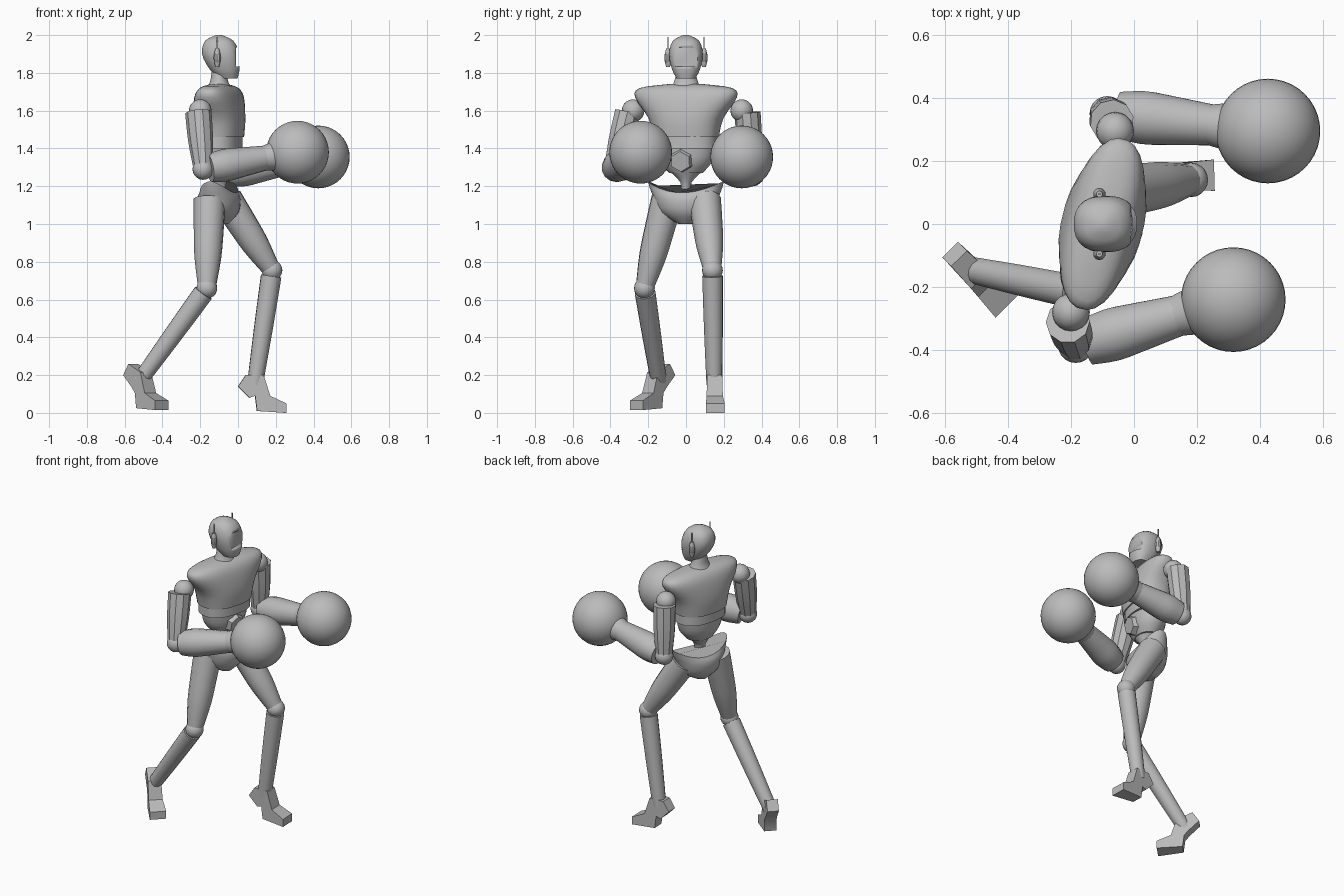
import bpy, bmesh, math
from mathutils import Vector, Matrix

default_cube = bpy.data.objects.get("Cube")
if default_cube:
    bpy.data.objects.remove(default_cube)

GREY = (0.5, 0.5, 0.5, 1)
grey = bpy.data.materials.new("plain_grey")
grey.use_nodes = True
grey.diffuse_color = GREY
grey.node_tree.nodes["Principled BSDF"].inputs["Base Color"].default_value = GREY


def finish(name, bm, sharp_angle=35):
    """Turn a bmesh into a smooth-shaded grey object with sharp edges kept."""
    bmesh.ops.recalc_face_normals(bm, faces=bm.faces)
    mesh = bpy.data.meshes.new(name)
    bm.to_mesh(mesh)
    bm.free()
    mesh.materials.append(grey)
    for polygon in mesh.polygons:
        polygon.use_smooth = True
    mesh.set_sharp_from_angle(angle=math.radians(sharp_angle))
    part = bpy.data.objects.new(name, mesh)
    bpy.context.collection.objects.link(part)
    return part


def bridge(bm, lower, upper):
    for k in range(len(lower)):
        bm.faces.new((lower[k - 1], lower[k], upper[k], upper[k - 1]))


def smooth_rings(rings, steps=3):
    """Add rings between the given ones along a smooth curve."""
    rings = [Vector(ring) for ring in rings]
    ends = [rings[0]] + rings + [rings[-1]]
    result = []
    for before, start, stop, after in zip(ends, ends[1:], ends[2:], ends[3:]):
        for step in range(steps):
            t = step / steps
            curve = (stop - before) * t + (2 * before - 5 * start + 4 * stop - after) * t * t
            curve += (3 * start - before - 3 * stop + after) * t ** 3
            result.append(start + curve / 2)
    return result + [rings[-1]]


def loft(name, rings, matrix, sides=20, power=2, lean=0, saddle=0):
    """Rings are (height, half depth, half width); lean bends the low end forward,
    saddle raises both sides of the top end."""
    bm = bmesh.new()
    rings = smooth_rings(rings)
    top = rings[-1].x
    loops = []
    for i, (height, depth, width) in enumerate(rings):
        loop = []
        for k in range(sides):
            angle = math.tau * (k + 0.5) / sides
            c, s = math.cos(angle), math.sin(angle)
            x = math.copysign(abs(c) ** (2 / power), c) * depth + lean * (top - height) ** 2
            y = math.copysign(abs(s) ** (2 / power), s) * width
            z = height + saddle * s * s * (i / (len(rings) - 1)) ** 4
            loop.append(bm.verts.new(matrix @ Vector((x, y, z))))
        loops.append(loop)
    for lower, upper in zip(loops, loops[1:]):
        bridge(bm, lower, upper)
    bm.faces.new(loops[0])
    bm.faces.new(loops[-1])
    return finish(name, bm)


def body(name, rings, turn=0, **shape):
    matrix = Matrix.Translation((-0.1, 0, 0)) @ Matrix.Rotation(turn, 4, "Z")
    return loft(name, rings, matrix, **shape)


def limb(name, start, end, radii, sides=14):
    """A tube between two points, with evenly spaced radii."""
    axis = end - start
    matrix = Matrix.Translation(start) @ axis.to_track_quat("Z", "Y").to_matrix().to_4x4()
    spacing = axis.length / (len(radii) - 1)
    loft(name, [(i * spacing, r, r) for i, r in enumerate(radii)], matrix, sides)


def ball(name, centre, radius, segments=20):
    bm = bmesh.new()
    bmesh.ops.create_uvsphere(bm, u_segments=segments, v_segments=segments // 2,
                              radius=radius, matrix=Matrix.Translation(centre))
    finish(name, bm)


def box(name, centre, size):
    bm = bmesh.new()
    bmesh.ops.create_cube(bm, matrix=Matrix.Translation(centre) @ Matrix.Diagonal((*size, 1)))
    return finish(name, bm)


# Head with a flat sunken visor
head = body("head", [(1.77, 0.05, 0.05), (1.82, 0.08, 0.075), (1.9, 0.1, 0.09),
                     (1.97, 0.075, 0.07), (2, 0.015, 0.015)], sides=24, power=2.4, lean=0.9)
cutter = box("visor_cutter", (0.04, 0, 1.885), (0.1, 0.15, 0.1))
cutter.hide_render = True
cutter.hide_viewport = True
visor = head.modifiers.new("visor", "BOOLEAN")
visor.operation = "DIFFERENCE"
visor.object = cutter

# Ear pods with thin aerials
for side, y in (("left", 0.095), ("right", -0.095)):
    pod_bottom, pod_top = Vector((-0.11, y, 1.83)), Vector((-0.11, y, 1.93))
    limb(side + "_ear", pod_bottom, pod_top, [0.01, 0.02, 0.01], sides=10)
    box(side + "_aerial", pod_top + Vector((0, 0, 0.02)), (0.006, 0.006, 0.08))

# Trunk, turned towards the right arm
TURN = -0.24
body("neck", [(1.7, 0.08, 0.09), (1.75, 0.05, 0.065), (1.81, 0.04, 0.05)])
body("chest", [(1.46, 0.125, 0.175), (1.56, 0.13, 0.2), (1.67, 0.11, 0.275),
               (1.72, 0.08, 0.25), (1.74, 0.04, 0.1)], TURN, sides=28, power=2.4)
body("ribs", [(1.4, 0.117, 0.168), (1.47, 0.117, 0.168)], TURN, sides=28, power=2.4)
body("abdomen", [(1.27, 0.07, 0.09), (1.33, 0.1, 0.14), (1.41, 0.11, 0.16)], TURN, sides=24)
body("waist", [(1.15, 0.03, 0.03), (1.22, 0.04, 0.03), (1.28, 0.07, 0.09)])
limb("belly_plate", Vector((-0.03, -0.02, 1.34)), Vector((0.015, -0.03, 1.33)), [0.07, 0.055], sides=6)
body("pelvis", [(1, 0.05, 0.04), (1.06, 0.1, 0.14), (1.13, 0.11, 0.175), (1.165, 0.09, 0.205)],
     TURN, sides=24, saddle=0.06)

# Joint positions of the boxing stance
STANCE = {
    "right": dict(shoulder=(-0.2, -0.28, 1.6), elbow=(-0.185, -0.385, 1.29), glove=(0.315, -0.24, 1.38),
                  hip=(-0.15, -0.1, 1.13), knee=(-0.165, -0.22, 0.66), ankle=(-0.52, -0.145, 0.17)),
    "left": dict(shoulder=(-0.06, 0.295, 1.6), elbow=(-0.085, 0.35, 1.265), glove=(0.425, 0.295, 1.355),
                 hip=(-0.06, 0.1, 1.13), knee=(0.18, 0.14, 0.755), ankle=(0.09, 0.15, 0.15)),
}
# Side outline of a foot with a raised heel: (forward, up)
FOOT = [(0.04, 0.2), (0, 0.14), (0.06, 0.08), (0.09, 0.09), (0.1, 0.01),
        (0.255, 0), (0.255, 0.05), (0.17, 0.09), (0.135, 0.2)]


def foot(name, ankle, turn, heel_lift):
    bm = bmesh.new()
    ground = Vector((ankle.x, ankle.y, heel_lift / 3))
    matrix = Matrix.Translation(ground) @ Matrix.Rotation(turn, 4, "Z")
    outlines = []
    for side in (-1, 1):
        outline = []
        for forward, up in FOOT:
            width = 0.035 + 0.08 * max(0, forward - 0.07)
            lift = heel_lift if forward < 0.08 else 0
            outline.append(bm.verts.new(matrix @ Vector((forward - 0.09, side * width, up + lift))))
        bm.faces.new(outline)
        outlines.append(outline)
    bridge(bm, *outlines)
    finish(name, bm)


for side, stance in STANCE.items():
    joint = {key: Vector(place) for key, place in stance.items()}
    # Arm: open sleeve set outside the shoulder ball, flared cuff and round glove
    outward = Vector((-0.01, math.copysign(0.03, joint["shoulder"].y), -0.01))
    ball(side + "_shoulder", joint["shoulder"], 0.06)
    limb(side + "_upper_arm", joint["shoulder"] + outward, joint["elbow"], [0.07, 0.066, 0.05], sides=10)
    ball(side + "_elbow", joint["elbow"], 0.056)
    wrist = joint["elbow"].lerp(joint["glove"], 0.7)
    limb(side + "_forearm", joint["elbow"].lerp(wrist, 0.1), wrist, [0.075, 0.086, 0.08, 0.072, 0.064])
    limb(side + "_cuff", wrist.lerp(joint["elbow"], 0.1), joint["glove"], [0.064, 0.085, 0.12], sides=24)
    ball(side + "_glove", joint["glove"], 0.166, segments=40)
    # Leg
    limb(side + "_thigh", joint["hip"], joint["knee"].lerp(joint["hip"], 0.04), [0.085, 0.08, 0.072, 0.05])
    ball(side + "_knee", joint["knee"], 0.055)
    limb(side + "_shin", joint["knee"].lerp(joint["ankle"], 0.05), joint["ankle"], [0.055, 0.05, 0.042])

foot("left_foot", Vector(STANCE["left"]["ankle"]), 0.03, 0)
foot("right_foot", Vector(STANCE["right"]["ankle"]), -0.79, 0.045)
